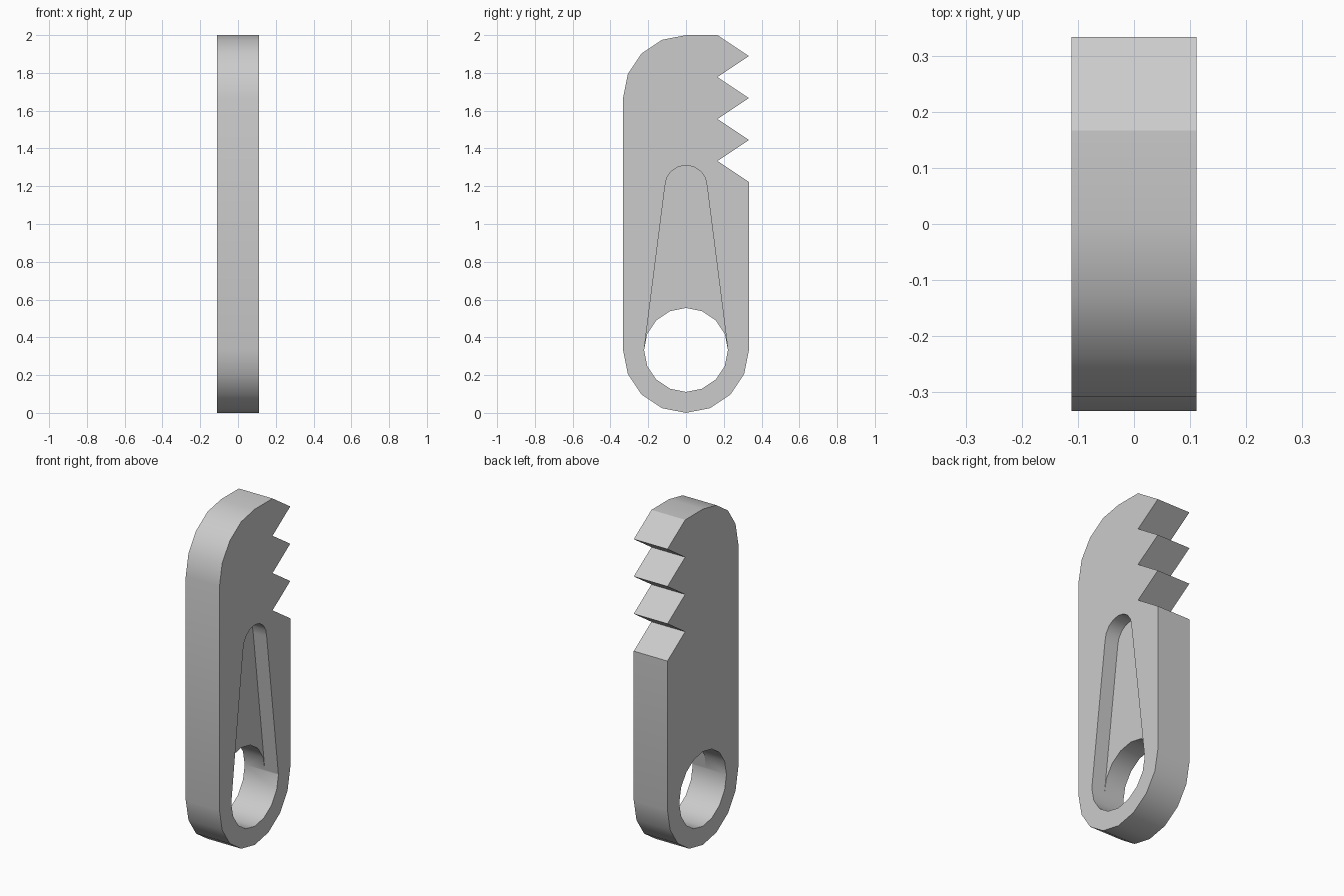
import bpy
import bmesh
from math import sin, cos, pi, radians

if "Cube" in bpy.data.objects:
    bpy.data.objects.remove(bpy.data.objects["Cube"], do_unlink=True)

HALF = 1 / 9          # half the plate thickness
R = 1 / 3             # half the plate width, also its corner radius
HOLE_R = 2 / 9
SLOT_R = 1 / 9
SLOT_Z = 1.2
SLOT_DEPTH = 0.089

steel = bpy.data.materials.new("grey steel")
steel.use_nodes = True
steel.diffuse_color = (0.6, 0.6, 0.6, 1)
steel.node_tree.nodes["Principled BSDF"].inputs["Base Color"].default_value = (0.6, 0.6, 0.6, 1)


def arc(z, radius, start, end, steps):
    """Points (y, z) along an arc centred on y = 0."""
    angles = [radians(start + (end - start) * i / steps) for i in range(steps + 1)]
    return [(radius * cos(a), z + radius * sin(a)) for a in angles]


def prism(name, profile, x0, x1):
    """Extrude a (y, z) profile from x0 to x1."""
    bm = bmesh.new()
    face = bm.faces.new([bm.verts.new((x0, y, z)) for y, z in profile])
    ext = bmesh.ops.extrude_face_region(bm, geom=[face])
    moved = [v for v in ext["geom"] if isinstance(v, bmesh.types.BMVert)]
    bmesh.ops.translate(bm, verts=moved, vec=(x1 - x0, 0, 0))
    bmesh.ops.recalc_face_normals(bm, faces=bm.faces)
    mesh = bpy.data.meshes.new(name)
    bm.to_mesh(mesh)
    bm.free()
    mesh.materials.append(steel)
    obj = bpy.data.objects.new(name, mesh)
    bpy.context.collection.objects.link(obj)
    return obj


def cut(target, cutter):
    """Subtract the cutter and throw it away."""
    mod = target.modifiers.new("cut", 'BOOLEAN')
    mod.operation = 'DIFFERENCE'
    mod.solver = 'EXACT'
    mod.object = cutter
    bpy.context.view_layer.objects.active = target
    bpy.ops.object.modifier_apply(modifier=mod.name)
    bpy.data.objects.remove(cutter, do_unlink=True)


# Plate outline: round bottom, toothed back edge, rounded front top corner
outline = arc(R, R, 180, 360, 8)
for i in range(4):
    z = 11 / 9 + i * 2 / 9
    outline += [(R, z), (R / 2, z + 1 / 9)]
outline.remove((R, 11 / 9))
outline.insert(9, (R, 11 / 9))
outline += arc(2 - R, R, 90, 180, 4)
plate = prism("toothed_plate", outline, -HALF, HALF)

# Tapered pocket on one side, running into the hole
slot = [(-HOLE_R + 0.0005, R), (HOLE_R - 0.0005, R)] + arc(SLOT_Z, SLOT_R, 0, 180, 8)
cut(plate, prism("slot_cutter", slot, HALF - SLOT_DEPTH, HALF + 0.1))

# Round through hole
hole = arc(R, HOLE_R, 0, 360, 16)[:-1]
cut(plate, prism("hole_cutter", hole, -HALF - 0.1, HALF + 0.1))

# Smooth rounded edges, crisp corners
bpy.ops.object.select_all(action='DESELECT')
plate.select_set(True)
bpy.context.view_layer.objects.active = plate
bpy.ops.object.shade_smooth_by_angle(angle=radians(30))
